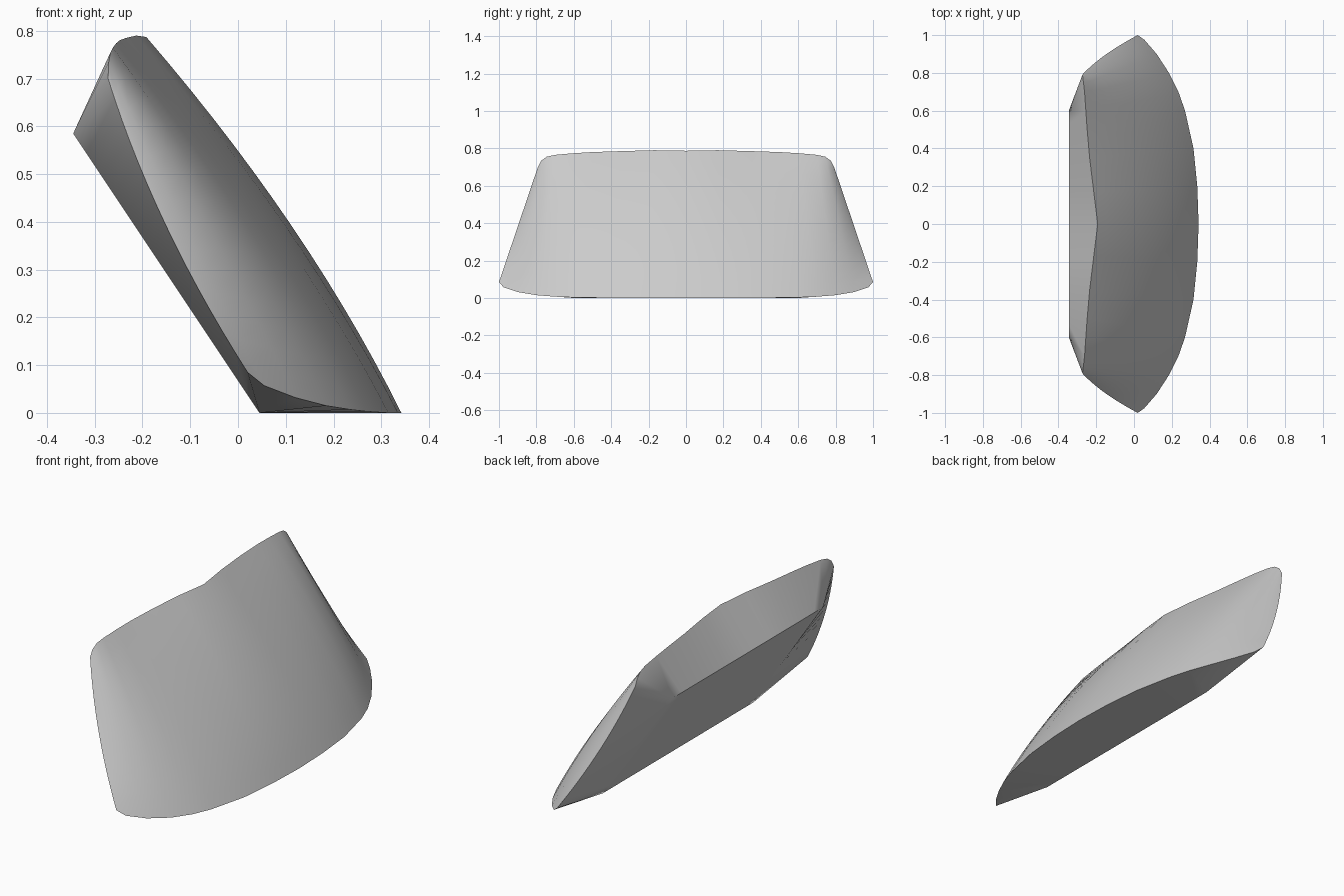
import bpy, bmesh
from mathutils import Vector

cube = bpy.data.objects.get("Cube")
if cube:
    bpy.data.objects.remove(cube, do_unlink=True)

# Half of the curved screen, centre to side: lower edge, upper edge, bulge, place on the back panel
COLUMNS = [
    ((.342, 0, 0), (-.192, 0, .787), .036, 0),
    ((.335, .2, 0), (-.213, .17, .79), .036, .17),
    ((.315, .4, 0), (-.235, .35, .785), .036, .33),
    ((.27, .6, .003), (-.248, .5, .78), .034, .46),
    ((.235, .7, .007), (-.255, .6, .774), .03, .53),
    ((.185, .8, .015), (-.262, .7, .765), .024, .6),
    ((.12, .9, .032), (-.267, .745, .755), .01, .6),
    ((.055, .975, .057), (-.271, .775, .733), -.01, .6),
    ((.02, 1, .085), (-.272, .792, .7), -.025, .6),
]
ROWS = 14
BACK_LOW, BACK_HIGH = Vector((.045, 0, 0)), Vector((-.345, 0, .585))


def mirrored(p, side):
    return Vector((p[0], p[1] * side, p[2]))


def screen_column(col, side):
    low, high, bulge, _ = col
    pts = []
    for r in range(ROWS + 1):
        v = r / ROWS
        p = mirrored(low, side).lerp(mirrored(high, side), v)
        p.x += 4 * v * (1 - v) * bulge
        pts.append(p)
    return pts


def back_column(col, side):
    return [BACK_LOW.lerp(BACK_HIGH, r / ROWS) + Vector((0, col[3] * side, 0))
            for r in range(ROWS + 1)]


layout = [(c, -1) for c in reversed(COLUMNS[1:])] + [(c, 1) for c in COLUMNS]
bm = bmesh.new()
front = [[bm.verts.new(p) for p in screen_column(c, s)] for c, s in layout]
back = [[bm.verts.new(p) for p in back_column(c, s)] for c, s in layout]

# Curved screen and flat back panel
for i in range(len(layout) - 1):
    for r in range(ROWS):
        bm.faces.new((front[i][r], front[i + 1][r], front[i + 1][r + 1], front[i][r + 1]))
        bm.faces.new((back[i][r], back[i][r + 1], back[i + 1][r + 1], back[i + 1][r]))
    # Underside and top rim
    for r in (0, ROWS):
        bm.faces.new((front[i][r], front[i + 1][r], back[i + 1][r], back[i][r]))
# Side rims
for i in (0, -1):
    for r in range(ROWS):
        bm.faces.new((front[i][r], front[i][r + 1], back[i][r + 1], back[i][r]))

bmesh.ops.remove_doubles(bm, verts=bm.verts, dist=.0001)
bmesh.ops.recalc_face_normals(bm, faces=bm.faces)
mesh = bpy.data.meshes.new("windscreen")
bm.to_mesh(mesh)
bm.free()

# Plain grey finish
grey = bpy.data.materials.new("light_grey")
grey.use_nodes = True
colour = (.6, .6, .6, 1)
grey.diffuse_color = colour
grey.node_tree.nodes["Principled BSDF"].inputs["Base Color"].default_value = colour
mesh.materials.append(grey)

screen = bpy.data.objects.new("windscreen", mesh)
bpy.context.collection.objects.link(screen)
bpy.context.view_layer.objects.active = screen
screen.select_set(True)
bpy.ops.object.shade_smooth_by_angle(angle=.6)
